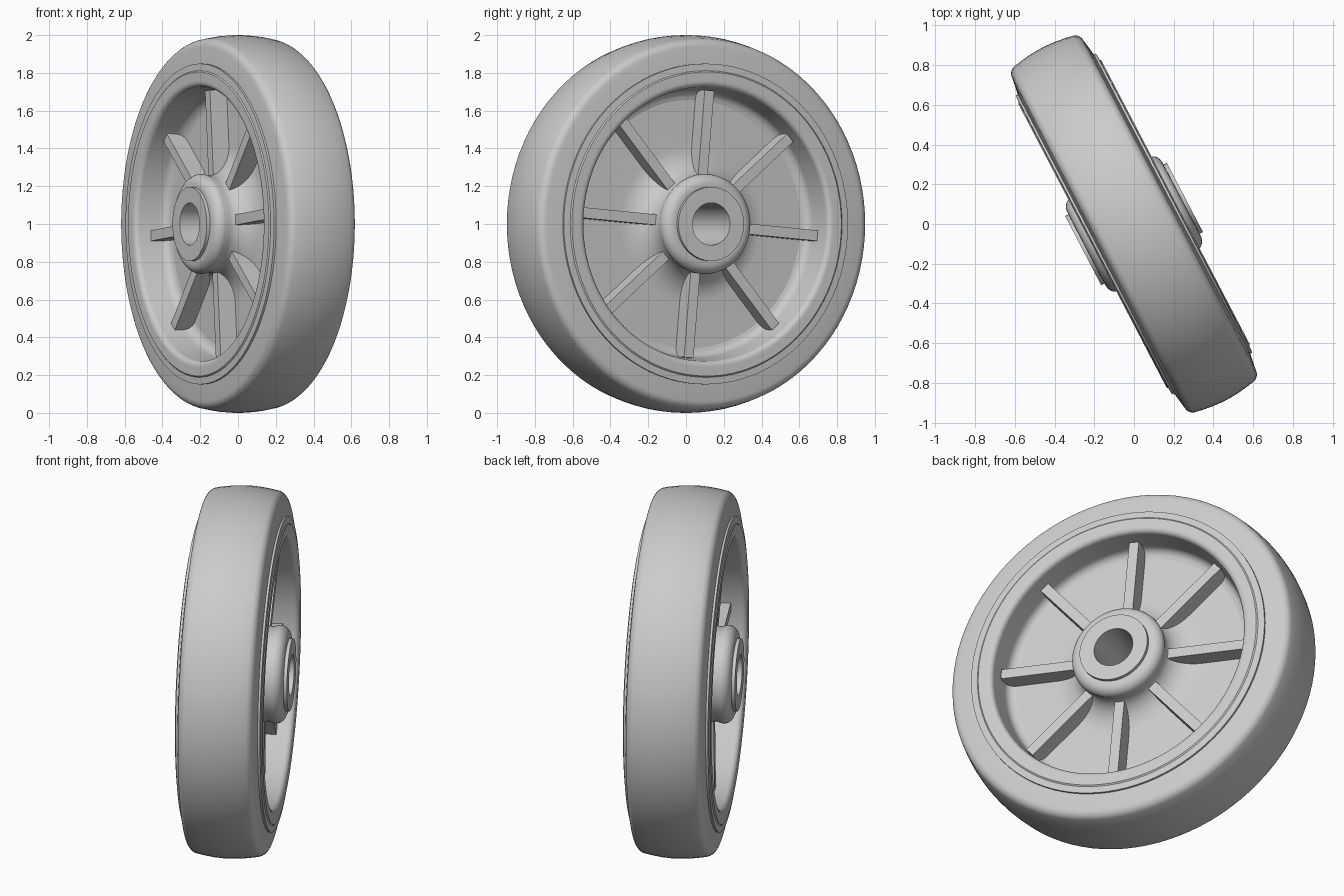
import bpy, bmesh
from math import sin, cos, pi, radians
from mathutils import Matrix, Vector

cube = bpy.data.objects.get("Cube")
if cube:
    bpy.data.objects.remove(cube, do_unlink=True)

TURN = radians(27.6)
grey = bpy.data.materials.new("plain_grey")
grey.use_nodes = True
grey.diffuse_color = (0.6, 0.6, 0.6, 1)
grey.node_tree.nodes["Principled BSDF"].inputs["Base Color"].default_value = (0.6, 0.6, 0.6, 1)


def finish(name, bm, angle=35):
    """Turn a bmesh (axle along local x) into a placed, shaded object."""
    bmesh.ops.remove_doubles(bm, verts=bm.verts, dist=1e-5)
    bmesh.ops.recalc_face_normals(bm, faces=bm.faces)
    mesh = bpy.data.meshes.new(name)
    bm.to_mesh(mesh)
    bm.free()
    mesh.materials.append(grey)
    obj = bpy.data.objects.new(name, mesh)
    bpy.context.collection.objects.link(obj)
    obj.location.z = 1
    obj.rotation_euler.z = TURN
    bpy.ops.object.select_all(action='DESELECT')
    obj.select_set(True)
    bpy.context.view_layer.objects.active = obj
    bpy.ops.object.shade_smooth_by_angle(angle=radians(angle))
    return obj


def arc(cs, cr, rs, rr, a0, a1, steps=6):
    """Elliptical arc of (side, radius) points."""
    out = []
    for i in range(steps + 1):
        a = radians(a0 + (a1 - a0) * i / steps)
        out.append((cs + rs * cos(a), cr + rr * sin(a)))
    return out


def lathe(name, half, segments=96):
    """Mirror a half profile across the middle plane and spin it round x."""
    loop = half + [(-s, r) for s, r in reversed(half)]
    bm = bmesh.new()
    vs = [bm.verts.new((s, 0, r)) for s, r in loop]
    es = [bm.edges.new((v, vs[(i + 1) % len(vs)])) for i, v in enumerate(vs)]
    bmesh.ops.spin(bm, geom=vs + es, axis=(1, 0, 0), cent=(0, 0, 0),
                   angle=2 * pi, steps=segments, use_merge=True)
    return finish(name, bm)


# Crowned tyre with rounded shoulders
lathe("tyre", [(0.02, 1.0), (0.07, 0.997), (0.12, 0.99)]
      + arc(0.155, 0.935, 0.048, 0.048, 75, 0)
      + [(0.216, 0.85), (0.216, 0.8)])

# Rim: stepped outer ring and rounded lip running down into the pocket
lathe("rim", [(0.16, 0.849), (0.228, 0.849), (0.23, 0.812), (0.236, 0.805), (0.236, 0.765)]
      + arc(0.206, 0.755, 0.03, 0.03, 0, -90)
      + [(0.1, 0.708)]
      + arc(0.1, 0.658, 0.05, 0.05, 90, 180)
      + [(0.04, 0.64)])

# Web disc, flaring into the rounded hub, with a collar and a through bore
lathe("web_and_hub", [(0.05, 0.7), (0.05, 0.42)]
      + arc(0.18, 0.42, 0.13, 0.165, 180, 270, 10)
      + arc(0.215, 0.21, 0.055, 0.055, 90, 0)
      + [(0.27, 0.196), (0.289, 0.196), (0.289, 0.112)], 64)

# Eight spokes ribs, each standing out on both sides of the web
bm = bmesh.new()
for k in range(8):
    box = Matrix.Translation((0, 0.46, 0)) @ Matrix.Diagonal((0.3, 0.5, 0.056, 1))
    bmesh.ops.create_cube(bm, size=1, matrix=Matrix.Rotation(radians(45 * k - 5), 4, 'X') @ box)
finish("ribs", bm)
